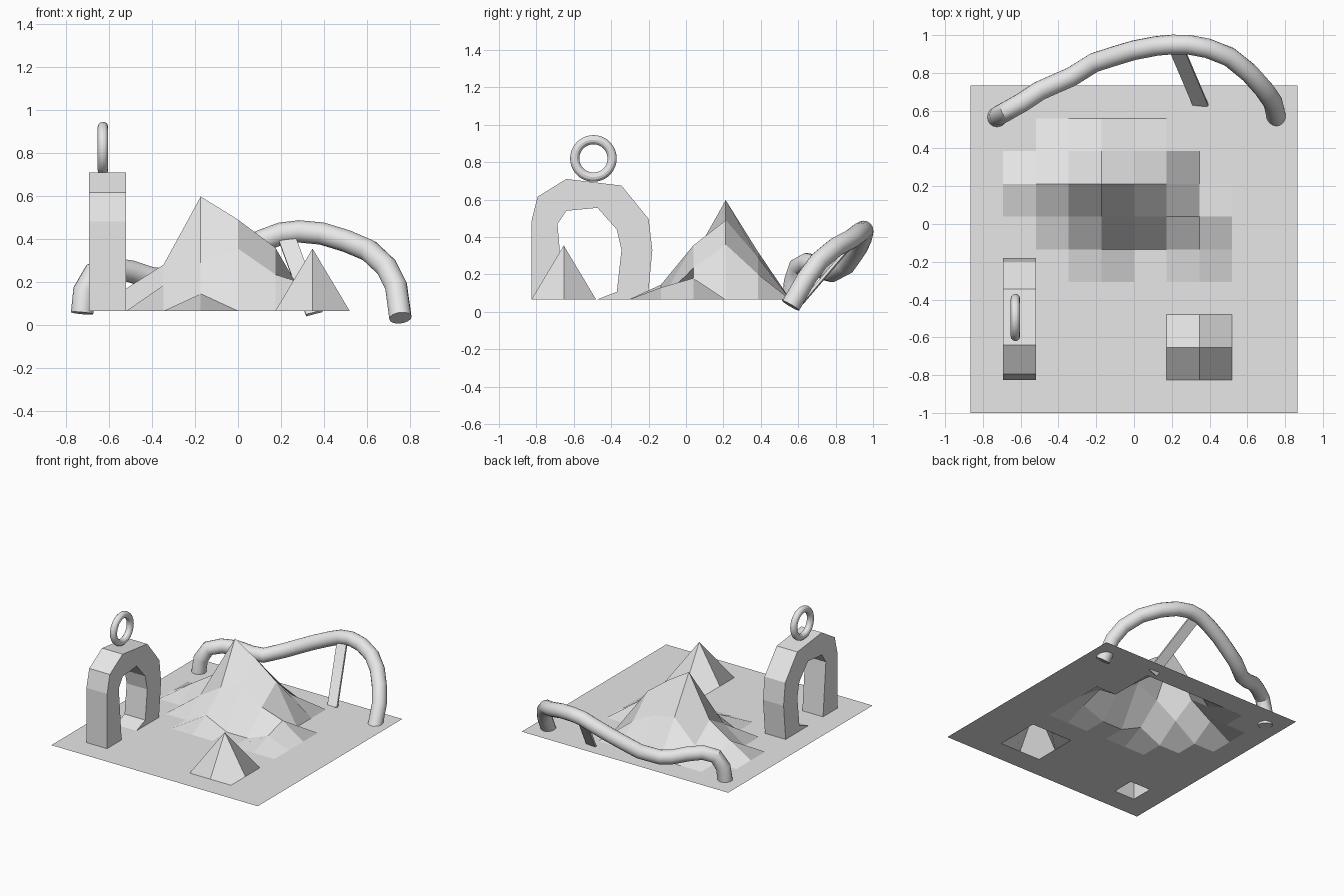
import bpy, bmesh, math
from mathutils import Vector, Matrix

if "Cube" in bpy.data.objects:
    bpy.data.objects.remove(bpy.data.objects["Cube"])

grey = bpy.data.materials.new("plain_grey")
grey.diffuse_color = (0.8, 0.8, 0.8, 1)
grey.use_nodes = True
grey.node_tree.nodes["Principled BSDF"].inputs["Base Color"].default_value = grey.diffuse_color


def add_bmesh(name, bm):
    mesh = bpy.data.meshes.new(name)
    bm.to_mesh(mesh)
    bm.free()
    ob = bpy.data.objects.new(name, mesh)
    bpy.context.collection.objects.link(ob)
    mesh.materials.append(grey)
    return ob


# Ground: 10 x 10 grid with raised mountain and a small peak
HALF, GY, GZ = 0.866, -0.134, 0.065
STEP = HALF / 5
heights = {
    (7, 2): .355,
    (4, 5): .145, (7, 5): .13,
    (3, 6): .185, (4, 6): .29, (5, 6): .355, (6, 6): .235, (7, 6): .18,
    (2, 7): .17, (3, 7): .28, (4, 7): .597, (5, 7): .49, (6, 7): .36,
    (3, 8): .15, (4, 8): .32, (5, 8): .29, (6, 8): .20,
}
bm = bmesh.new()
bmesh.ops.create_grid(bm, x_segments=10, y_segments=10, size=HALF)
# cell under the arch's first leg is open
hole = [f for f in bm.faces
        if (f.calc_center_median() - Vector((-3.5 * STEP, -3.5 * STEP, 0))).length < 0.02]
bmesh.ops.delete(bm, geom=hole, context='FACES')
for v in bm.verts:
    key = (round(v.co.x / STEP) + 5, round(v.co.y / STEP) + 5)
    v.co.z = heights.get(key, GZ)
    v.co.y += GY
add_bmesh("ground_with_mountain", bm)

# Arch: outer / inner profile pairs in (y, z), swept across x
stations = [
    ((-.827, .065), (-.653, .065)),
    ((-.827, .48), (-.687, .47)),
    ((-.794, .615), (-.64, .54)),
    ((-.64, .71), (-.473, .556)),
    ((-.345, .675), (-.37, .44)),
    ((-.20, .497), (-.345, .33)),
    ((-.18, .33), (-.37, .107)),
    ((-.205, .065), (-.475, .066)),
]
bm = bmesh.new()
x0, x1 = -4 * STEP, -3 * STEP
rings = []
for (oy, oz), (iy, iz) in stations:
    rings.append([bm.verts.new(c) for c in
                  ((x0, oy, oz), (x1, oy, oz), (x1, iy, iz), (x0, iy, iz))])
for a, b in zip(rings, rings[1:]):
    for k in range(4):
        n = (k + 1) % 4
        bm.faces.new((a[k], a[n], b[n], b[k]))
bm.faces.new(rings[-1])
bmesh.ops.recalc_face_normals(bm, faces=bm.faces)
add_bmesh("arch", bm)

# Ring standing on the arch
bpy.ops.mesh.primitive_torus_add(
    location=(-.628, -.495, .82), rotation=(0, math.pi / 2, 0),
    major_radius=.1, minor_radius=.0245, major_segments=48, minor_segments=12)
ring = bpy.context.object
ring.name = "ring"
ring.data.materials.append(grey)

# Bent pipe along the back edge
path = [
    (-.725, .565, .055), (-.715, .575, .16), (-.67, .60, .24), (-.59, .645, .263),
    (-.50, .705, .25), (-.41, .745, .22), (-.33, .78, .21), (-.21, .855, .25),
    (-.10, .89, .30), (0, .92, .345), (.12, .943, .395), (.20, .95, .425),
    (.285, .95, .435), (.39, .93, .425), (.505, .885, .39), (.61, .80, .345),
    (.69, .71, .27), (.735, .645, .18), (.755, .56, .033),
]
curve = bpy.data.curves.new("pipe", 'CURVE')
curve.dimensions = '3D'
curve.bevel_depth = .052
curve.bevel_resolution = 6
curve.use_fill_caps = True
spline = curve.splines.new('POLY')
spline.points.add(len(path) - 1)
for p, c in zip(spline.points, path):
    p.co = (*c, 1)
pipe = bpy.data.objects.new("pipe", curve)
bpy.context.collection.objects.link(pipe)
curve.materials.append(grey)
bpy.context.view_layer.objects.active = pipe
pipe.select_set(True)
ring.select_set(False)
bpy.ops.object.convert(target='MESH')
bpy.ops.object.shade_smooth_by_angle(angle=math.radians(30))

# Thin plank propping the pipe
low, high = Vector((.355, .625, .055)), Vector((.225, .93, .41))
along = (high - low).normalized()
side = Vector((1, -.1, 0))
side = (side - along * side.dot(along)).normalized()
up = along.cross(side)
frame = Matrix((side, along, up)).transposed().to_4x4()
bm = bmesh.new()
bmesh.ops.create_cube(bm, size=1, matrix=Matrix.Translation((low + high) / 2) @ frame
                      @ Matrix.Diagonal((.08, (high - low).length, .015, 1)))
bmesh.ops.recalc_face_normals(bm, faces=bm.faces)
add_bmesh("prop_plank", bm)
